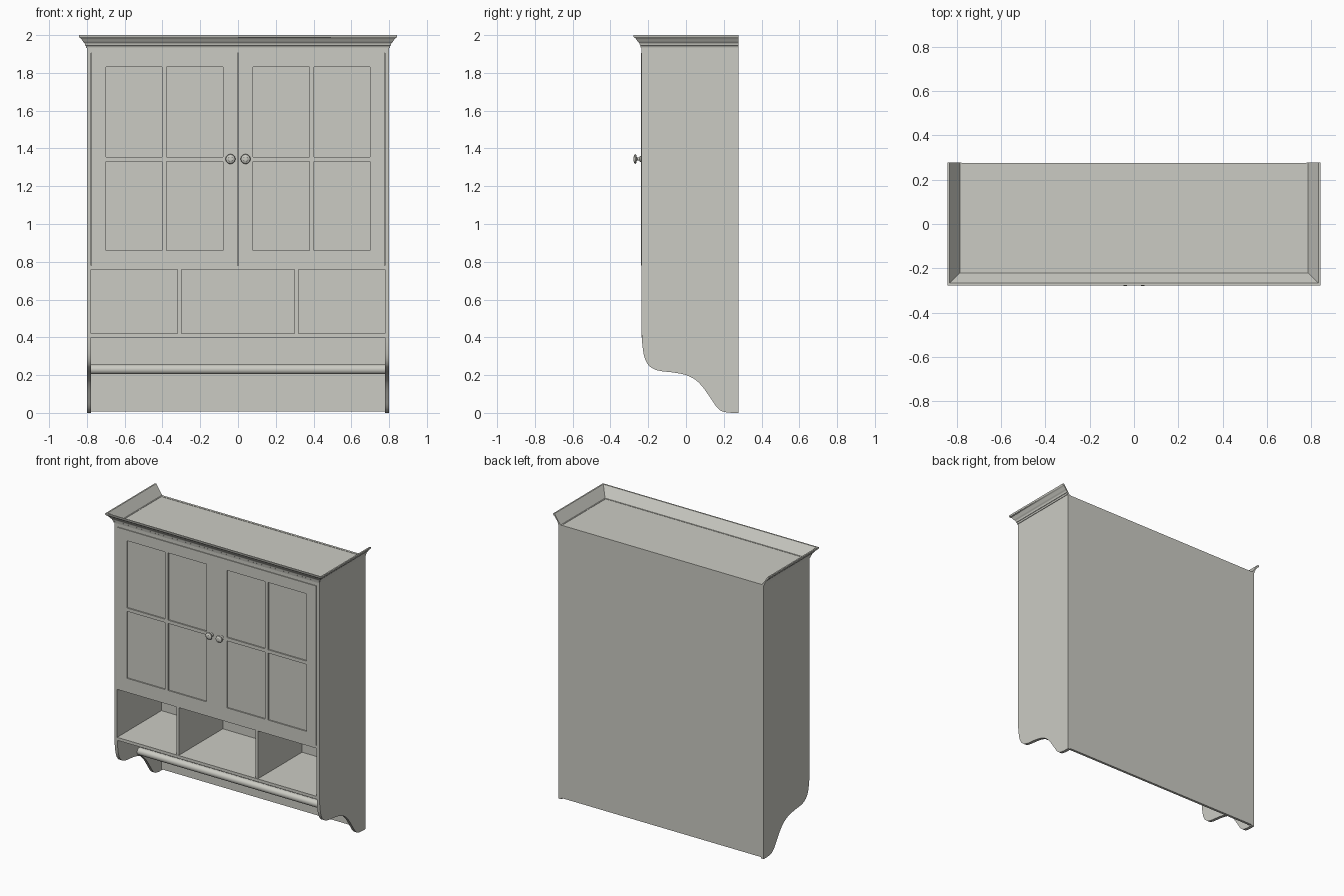
import bpy, bmesh, math

if "Cube" in bpy.data.objects:
    bpy.data.objects.remove(bpy.data.objects["Cube"])

paint = bpy.data.materials.new("warm_grey_paint")
paint.diffuse_color = (0.60, 0.60, 0.55, 1)
paint.use_nodes = True
paint.node_tree.nodes["Principled BSDF"].inputs["Base Color"].default_value = paint.diffuse_color

BACK, FRONT = 0.277, -0.235   # carcass depth limits
OUT, INN = 0.80, 0.778        # outer and inner faces of the side panels
TOP = 1.932                   # carcass height


def finish(name, bm, smooth=False):
    bmesh.ops.recalc_face_normals(bm, faces=bm.faces[:])
    me = bpy.data.meshes.new(name)
    bm.to_mesh(me)
    bm.free()
    me.materials.append(paint)
    ob = bpy.data.objects.new(name, me)
    bpy.context.collection.objects.link(ob)
    if smooth:
        bpy.ops.object.select_all(action='DESELECT')
        ob.select_set(True)
        bpy.context.view_layer.objects.active = ob
        bpy.ops.object.shade_smooth_by_angle(angle=math.radians(35))
    return ob


def boxes(name, *specs):
    """Each spec is x0, x1, y0, y1, z0, z1."""
    bm = bmesh.new()
    for x0, x1, y0, y1, z0, z1 in specs:
        vs = bmesh.ops.create_cube(bm, size=1)['verts']
        for v in vs:
            v.co = (x1 if v.co.x > 0 else x0,
                    y1 if v.co.y > 0 else y0,
                    z1 if v.co.z > 0 else z0)
    return finish(name, bm)


def strip(name, rings, smooth=True):
    """Skin closed rings of points and cap both ends."""
    bm = bmesh.new()
    rows = [[bm.verts.new(p) for p in r] for r in rings]
    n = len(rows[0])
    for a, b in zip(rows, rows[1:]):
        for i in range(n):
            j = (i + 1) % n
            bm.faces.new((a[i], a[j], b[j], b[i]))
    bm.faces.new(rows[0])
    bm.faces.new(rows[-1])
    return finish(name, bm, smooth)


def smooth_curve(pts, steps=5):
    """Catmull-Rom curve through the given 2D points."""
    p = [pts[0]] + pts + [pts[-1]]
    out = []
    for a, b, c, d in zip(p, p[1:], p[2:], p[3:]):
        for s in range(steps):
            t = s / steps
            out.append(tuple(0.5 * (2 * b[k] + (c[k] - a[k]) * t
                       + (2 * a[k] - 5 * b[k] + 4 * c[k] - d[k]) * t * t
                       + (3 * b[k] - a[k] - 3 * c[k] + d[k]) * t ** 3) for k in (0, 1)))
    return out + [pts[-1]]


# Side panels with the scrolled lower edge
scroll = smooth_curve([(FRONT, 0.43), (-0.231, 0.36), (-0.220, 0.295), (-0.200, 0.255),
                       (-0.170, 0.232), (-0.130, 0.221), (-0.060, 0.213), (0.0, 0.200),
                       (0.050, 0.175), (0.090, 0.135), (0.130, 0.078), (0.160, 0.034),
                       (0.185, 0.011), (0.215, 0.003), (0.245, 0.0)])
outline = [(FRONT, TOP)] + scroll + [(BACK, 0.0), (BACK, TOP)]
for side, s in (("left", -1), ("right", 1)):
    strip(side + "_side_panel", [[(s * x, y, z) for y, z in outline] for x in (INN, OUT)])

# Carcass boards
boxes("back_panel", (-INN, INN, 0.258, BACK - 0.002, 0.008, TOP))
boxes("top_panel", (-INN, INN, -0.215, 0.258, 1.910, 1.930))
boxes("top_rail", (-INN, INN, FRONT, -0.215, 1.906, TOP))
boxes("cabinet_floor", (-INN, INN, FRONT, 0.258, 0.759, 0.780))
boxes("cubby_floor", (-INN, INN, FRONT, 0.258, 0.400, 0.421))
for side, s in (("left", -1), ("right", 1)):
    x0, x1 = sorted((s * 0.299, s * 0.319))
    boxes(side + "_cubby_divider", (x0, x1, FRONT + 0.003, 0.258, 0.421, 0.759))

# Crown moulding: profile as (outward offset, z), swept round three sides with mitres
ogee = smooth_curve([(0.009, 1.945), (0.012, 1.957), (0.020, 1.965), (0.026, 1.974), (0.033, 1.984)], 4)
crown = ([(-0.015, 1.931), (0.004, 1.931), (0.006, 1.943)] + ogee
         + [(0.040, 1.987), (0.042, 1.990), (0.042, 2.0), (0.032, 2.0)])
strip("crown_moulding", [
    [(-OUT - d, BACK, z) for d, z in crown],
    [(-OUT - d, FRONT - d, z) for d, z in crown],
    [(OUT + d, FRONT - d, z) for d, z in crown],
    [(OUT + d, BACK, z) for d, z in crown]])

# Doors: frame, glazing bars and recessed panes, mirrored left and right
DF, DB = -0.239, -0.219
Z0, Z1, ZA, ZB = 0.781, 1.905, 0.860, 1.830
for side, s in (("left", -1), ("right", 1)):
    def part(a, b, z0, z1, y0=DF, y1=DB):
        x0, x1 = sorted((s * a, s * b))
        return (x0, x1, y0, y1, z0, z1)
    boxes(side + "_door_frame",
          part(0.0015, 0.080, Z0, Z1), part(0.700, 0.776, Z0, Z1),
          part(0.080, 0.700, Z0, ZA), part(0.080, 0.700, ZB, Z1))
    boxes(side + "_door_glazing_bars",
          part(0.378, 0.402, ZA, ZB),
          part(0.080, 0.378, 1.332, 1.356), part(0.402, 0.700, 1.332, 1.356))
    boxes(side + "_door_panes", part(0.080, 0.700, ZA, ZB, -0.230, -0.224))

    # Turned knob
    prof = [(0.016, 0.0), (0.016, 0.004), (0.009, 0.008), (0.007, 0.018), (0.012, 0.022),
            (0.024, 0.025), (0.026, 0.029), (0.023, 0.034), (0.015, 0.037), (0.013, 0.039), (0.005, 0.040)]
    strip(side + "_knob", [[(s * 0.040 + r * math.cos(a), DF - h, 1.344 + r * math.sin(a))
                            for a in (math.tau * i / 32 for i in range(32))] for r, h in prof])

# Towel rod
strip("towel_rod", [[(x, 0.012 + 0.025 * math.cos(a), 0.230 + 0.025 * math.sin(a))
                     for a in (math.tau * i / 32 for i in range(32))] for x in (-INN, INN)])
